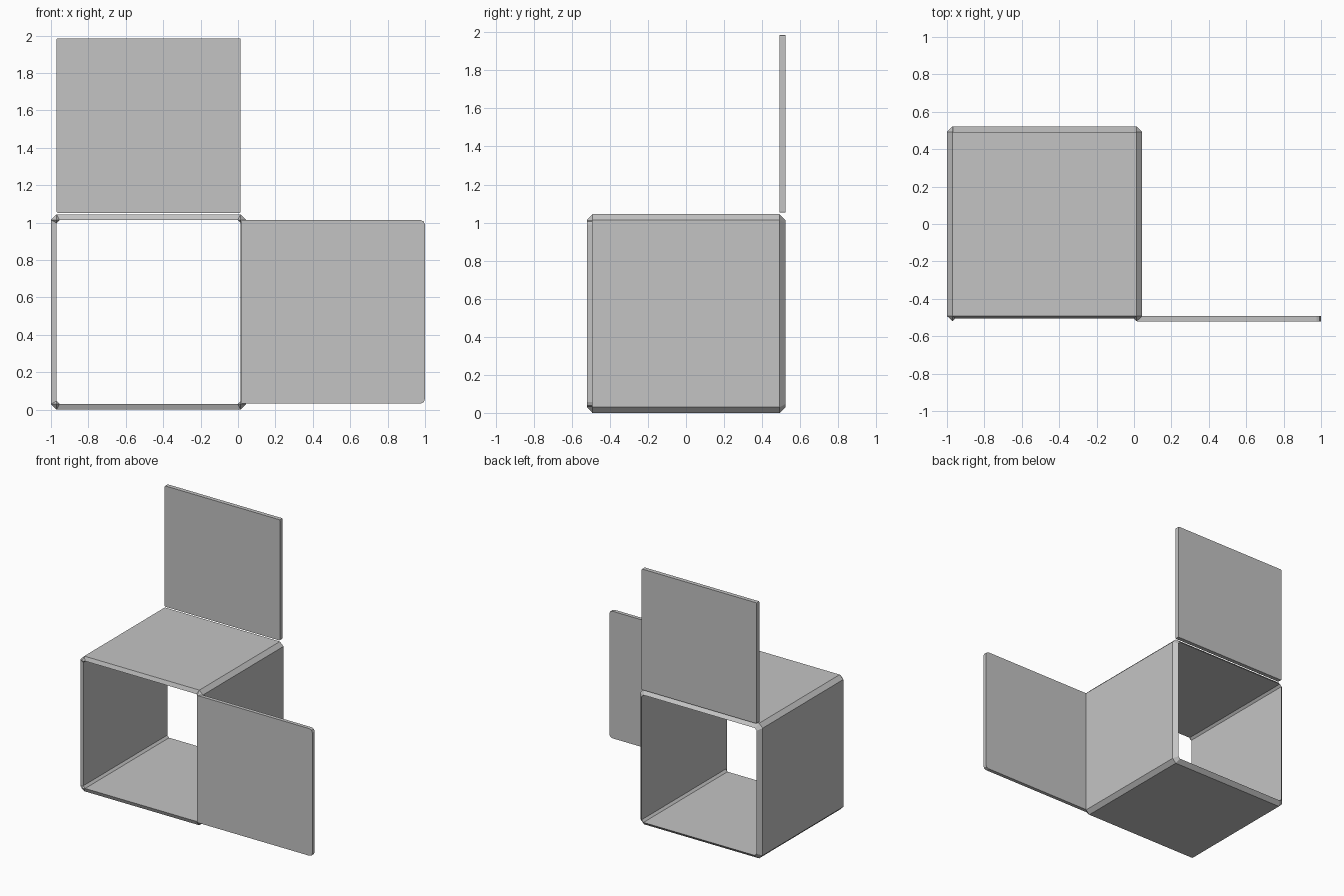
import bpy, bmesh
from mathutils import Vector

cube = bpy.data.objects.get("Cube")
if cube:
    bpy.data.objects.remove(cube, do_unlink=True)

grey = bpy.data.materials.new("plain grey")
grey.use_nodes = True
grey.diffuse_color = (0.55, 0.55, 0.55, 1)
grey.node_tree.nodes["Principled BSDF"].inputs["Base Color"].default_value = grey.diffuse_color

CX, CZ = -0.478, 0.522      # centre of the box opening
OUT, INN = 0.522, 0.492     # half sizes of the outer and inner wall


def finish(name, bm):
    bmesh.ops.recalc_face_normals(bm, faces=bm.faces)
    mesh = bpy.data.meshes.new(name)
    bm.to_mesh(mesh)
    bm.free()
    mesh.materials.append(grey)
    obj = bpy.data.objects.new(name, mesh)
    bpy.context.collection.objects.link(obj)
    return obj


def octagon(half, cut, y):
    """Square ring in the xz plane with cut corners."""
    k = half - cut
    pts = [(half, -k), (half, k), (k, half), (-k, half),
           (-half, k), (-half, -k), (-k, -half), (k, -half)]
    return [(CX + x, y, CZ + z) for x, z in pts]


# Open box: bevelled square tube whose rims slope in to the opening
bm = bmesh.new()
rings = [octagon(OUT, 0.03, -0.492), octagon(OUT, 0.03, 0.492),
         octagon(INN, 0.016, 0.522), octagon(INN, 0.016, -0.504)]
loops = [[bm.verts.new(p) for p in ring] for ring in rings]
for a, b in zip(loops, loops[1:] + loops[:1]):
    for i in range(8):
        j = (i + 1) % 8
        bm.faces.new((a[i], a[j], b[j], b[i]))
finish("open_box", bm)

# Small pointed corners on the front rim
for sx, side in ((-1, "right"), (1, "left")):
    for sz, level in ((-1, "lower"), (1, "upper")):
        bm = bmesh.new()
        for x, y, z in ((OUT, -0.492, INN), (INN, -0.492, OUT),
                        (INN, -0.52, INN), (INN - 0.016, -0.504, INN),
                        (INN, -0.504, INN - 0.016)):
            bm.verts.new((CX + sx * x, y, CZ + sz * z))
        bmesh.ops.convex_hull(bm, input=bm.verts)
        finish(f"{level}_{side}_corner", bm)


def panel(name, low, high, cut, is_cut):
    """Thin slab with chamfers on the edges chosen by a rule."""
    low, high = Vector(low), Vector(high)
    bm = bmesh.new()
    bmesh.ops.create_cube(bm, size=1)
    for v in bm.verts:
        v.co = (low + high) / 2 + v.co * (high - low)
    edges = [e for e in bm.edges
             if is_cut((e.verts[0].co + e.verts[1].co) / 2, e)]
    bmesh.ops.bevel(bm, geom=edges, offset=cut, segments=2,
                    profile=0.5, affect='EDGES')
    return finish(name, bm)


def along_y(e):
    return abs(e.verts[0].co.y - e.verts[1].co.y) > 0.001


# Front door swung open to the side, outer corners rounded
panel("front_door", (0.015, -0.52, 0.032), (1, -0.492, 1.014), 0.025,
      lambda mid, e: along_y(e) and mid.x > 0.9)

# Back lid raised above the box, with slightly eased corners
panel("back_lid", (-0.97, 0.49, 1.052), (0.014, 0.522, 1.985), 0.006,
      lambda mid, e: along_y(e))
